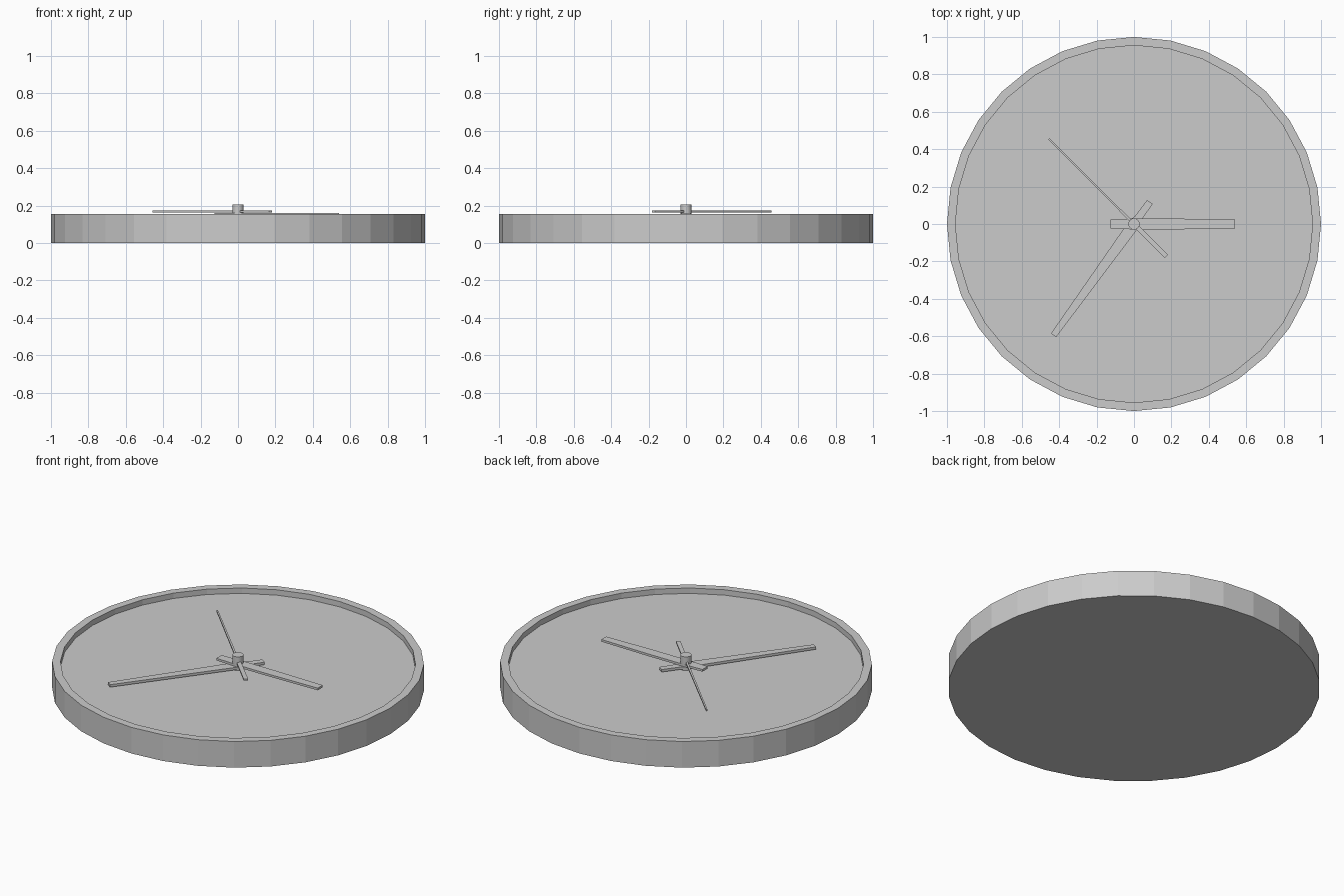
import bpy, bmesh
from math import cos, sin, pi, atan2

cube = bpy.data.objects.get("Cube")
if cube:
    bpy.data.objects.remove(cube, do_unlink=True)

grey = bpy.data.materials.new("light grey")
grey.use_nodes = True
colour = (0.6, 0.6, 0.6, 1)
grey.diffuse_color = colour
grey.node_tree.nodes["Principled BSDF"].inputs["Base Color"].default_value = colour


def finish(name, bm):
    bmesh.ops.recalc_face_normals(bm, faces=bm.faces)
    mesh = bpy.data.meshes.new(name)
    bm.to_mesh(mesh)
    bm.free()
    mesh.materials.append(grey)
    obj = bpy.data.objects.new(name, mesh)
    bpy.context.collection.objects.link(obj)
    return obj


def lathe(name, profile, sides):
    """Stack rings of (radius, height) and cap both ends."""
    bm = bmesh.new()
    rings = [[bm.verts.new((r * cos(2 * pi * i / sides), r * sin(2 * pi * i / sides), z))
              for i in range(sides)] for r, z in profile]
    for low, high in zip(rings, rings[1:]):
        for i in range(sides):
            j = (i + 1) % sides
            bm.faces.new((low[i], low[j], high[j], high[i]))
    bm.faces.new(rings[0])
    bm.faces.new(rings[-1])
    return finish(name, bm)


def hand(name, outline, tip, bottom, top):
    """Flat bar from (distance, half width) stations, pointing towards tip."""
    bm = bmesh.new()
    points = [(d, -w) for d, w in outline] + [(d, w) for d, w in reversed(outline)]
    face = bm.faces.new([bm.verts.new((x, y, bottom)) for x, y in points])
    out = bmesh.ops.extrude_face_region(bm, geom=[face])
    for v in out["geom"]:
        if isinstance(v, bmesh.types.BMVert):
            v.co.z = top
    obj = finish(name, bm)
    obj.rotation_euler.z = atan2(tip[1], tip[0])
    return obj


# Case with raised rim around a sunken dial
lathe("clock_case", [(1, 0), (1, 0.155), (0.955, 0.155), (0.955, 0.123)], 32)

# Hands, lowest first
hand("minute_hand", [(-0.145, 0.018), (-0.04, 0.02), (0.0, 0.031), (0.734, 0.017)],
     (-0.43, -0.595), 0.131, 0.146)
hand("hour_hand", [(-0.125, 0.024), (0.0, 0.029), (0.22, 0.029), (0.54, 0.023)],
     (1, 0), 0.146, 0.159)
hand("second_hand", [(-0.245, 0.012), (-0.03, 0.012), (0.0, 0.006), (0.643, 0.004)],
     (-1, 1), 0.164, 0.173)

# Centre pin through the hands
lathe("centre_pin", [(0.03, 0.12), (0.03, 0.205)], 32)
